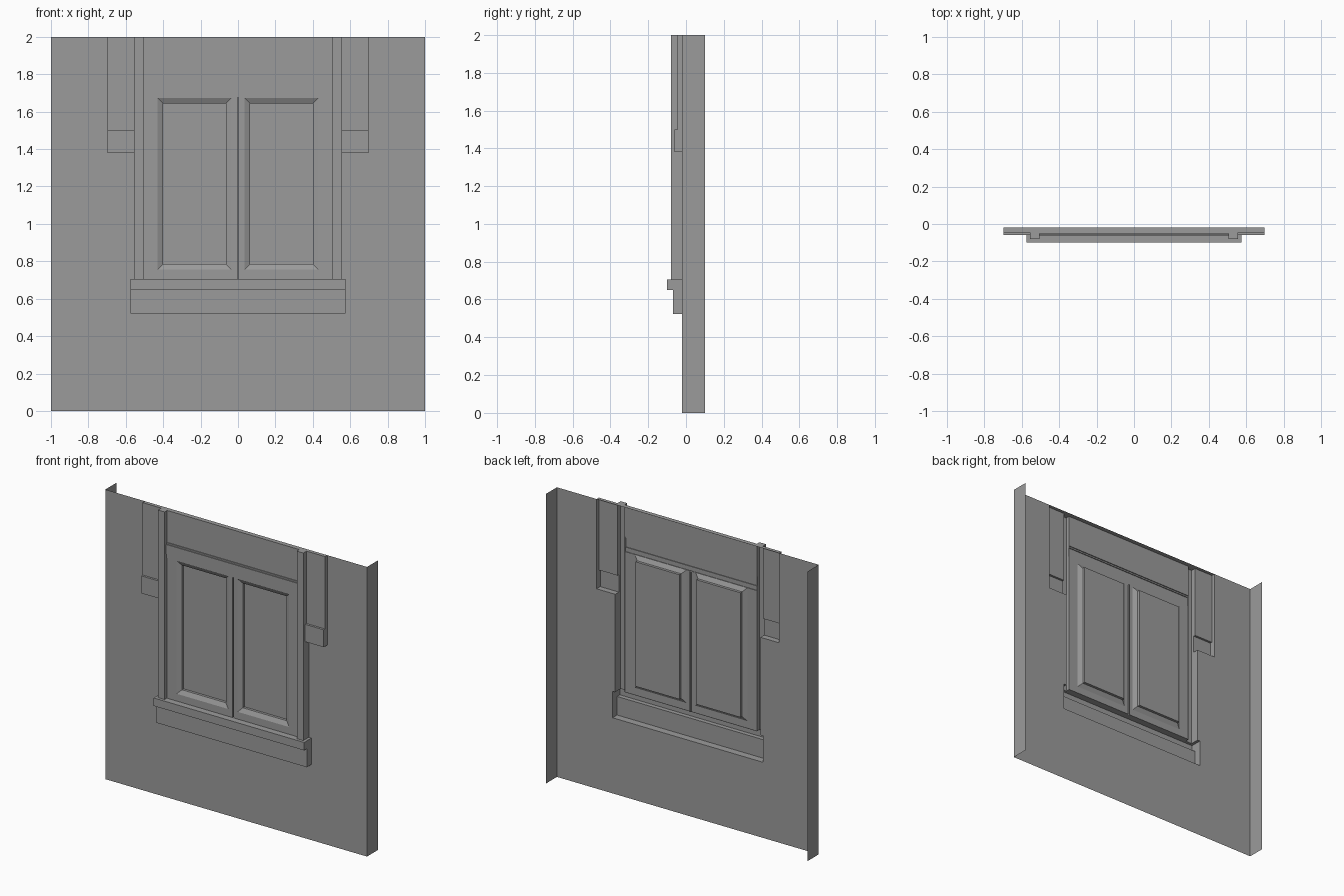
import bpy, bmesh
from mathutils import Vector

if "Cube" in bpy.data.objects:
    bpy.data.objects.remove(bpy.data.objects["Cube"])

WALL, HEAD, CASING = -.02, -.052, -.08    # depths of the main layers

paint = bpy.data.materials.new("grey_paint")
paint.diffuse_color = (.33, .33, .33, 1)
paint.use_nodes = True
paint.node_tree.nodes["Principled BSDF"].inputs["Base Color"].default_value = paint.diffuse_color


def make(name, faces):
    """Build half of an open-backed sheet part facing the front, then mirror it."""
    bm = bmesh.new()
    for pts in faces:
        bm.faces.new([bm.verts.new(p) for p in pts])
    bmesh.ops.remove_doubles(bm, verts=bm.verts[:], dist=1e-5)
    bmesh.ops.recalc_face_normals(bm, faces=bm.faces[:])
    if sum(f.normal.y * f.calc_area() for f in bm.faces) > 0:
        bmesh.ops.reverse_faces(bm, faces=bm.faces[:])
    me = bpy.data.meshes.new(name)
    bm.to_mesh(me)
    bm.free()
    me.materials.append(paint)
    ob = bpy.data.objects.new(name, me)
    bpy.context.collection.objects.link(ob)
    ob.modifiers.new("mirror", 'MIRROR').merge_threshold = 1e-4


def sweep(profile, start, end):
    """Strip faces from an open profile moved between two offsets."""
    a = [Vector(p) + Vector(start) for p in profile]
    b = [Vector(p) + Vector(end) for p in profile]
    return [[a[i], a[i + 1], b[i + 1], b[i]] for i in range(len(a) - 1)]


def yz(points, x=0):
    return [(x, y, z) for y, z in points]


def ring(x0, x1, z0, z1, y):
    return [(x0, y, z0), (x1, y, z0), (x1, y, z1), (x0, y, z1)]


def side(x, y0, y1, z0, z1):
    return [(x, y0, z0), (x, y1, z0), (x, y1, z1), (x, y0, z1)]


def cap(x0, x1, y0, y1, z):
    return [(x0, y0, z), (x1, y0, z), (x1, y1, z), (x0, y1, z)]


def bridge(a, b):
    return [[a[i], a[(i + 1) % 4], b[(i + 1) % 4], b[i]] for i in range(4)]


# Wall sheet with openings behind the trim, and its side return
outline = [(0, 0), (1, 0), (1, 2), (.697, 2), (.697, 1.38), (.555, 1.38),
           (.555, .705), (.575, .705), (.575, .522), (0, .522)]
make("wall", [[(x, WALL, z) for x, z in outline], side(1, WALL, .1, 0, 2)])

# Vertical casing: front, inner side, outer side (stepped around the board), top
make("side_casing", [ring(.505, .555, .705, 2, CASING),
                     side(.505, HEAD, CASING, .705, 2),
                     side(.555, WALL, CASING, .705, 1.38),
                     side(.555, -.06, CASING, 1.38, 1.5),
                     side(.555, -.045, CASING, 1.5, 2),
                     cap(.505, .555, WALL, CASING, 2)])

# Hanging side board with a thicker foot
board = [(WALL, 1.38), (-.06, 1.38), (-.06, 1.5), (-.045, 1.5), (-.045, 2), (WALL, 2)]
make("side_board", sweep(yz(board), (.555, 0, 0), (.697, 0, 0)) + [yz(board, .697)])

# Sill with apron below; the ledge fits around the casing foot
sill = [(WALL, .522), (-.07, .522), (-.07, .65), (-.1, .65), (-.1, .705)]
ledge = [(0, -.1), (.575, -.1), (.575, WALL), (.555, WALL),
         (.555, CASING), (.505, CASING), (.505, HEAD), (0, HEAD)]
make("sill", sweep(yz(sill), (0, 0, 0), (.575, 0, 0))
     + [yz(sill + [(WALL, .705)], .575), [(x, y, .705) for x, y in ledge]])

# Panel above the window and the stepped head trim below it
head = [(WALL, 2), (HEAD, 2), (HEAD, 1.78), (-.058, 1.78), (-.058, 1.77),
        (-.064, 1.77), (-.064, 1.705), (-.059, 1.705), (-.059, 1.675), (-.055, 1.675)]
make("head_trim", sweep(yz(head), (0, 0, 0), (.505, 0, 0)))

# Window sash: flat frame, shallow bevel, step back to the pane
FRONT, STEP, PANE = -.055, -.04, -.022
outer = ring(.003, .505, .705, 1.675, FRONT)
opening = ring(.035, .43, .755, 1.674, FRONT)
bevel = ring(.065, .40, .785, 1.645, STEP)
pane = ring(.065, .40, .785, 1.645, PANE)
make("window_sash", bridge(outer, opening) + bridge(opening, bevel) + bridge(bevel, pane))
make("window_pane", [pane])

# Narrow groove between the two sashes
groove = [(.003, FRONT, 0), (.003, -.045, 0), (0, -.045, 0)]
make("sash_groove", sweep(groove, (0, 0, .705), (0, 0, 1.675)))
